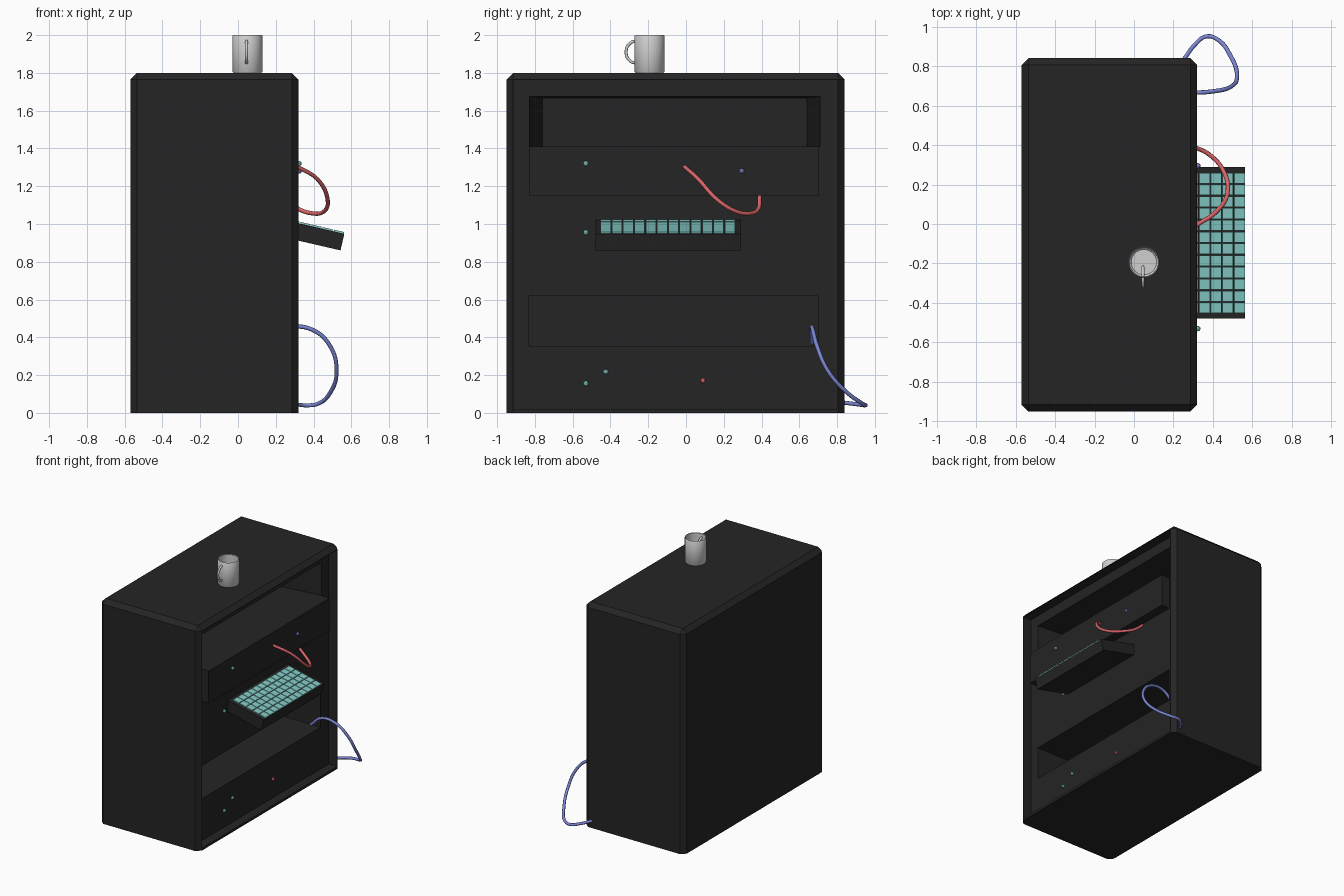
import bpy, bmesh, math
from mathutils import Matrix, Vector

if "Cube" in bpy.data.objects:
    bpy.data.objects.remove(bpy.data.objects["Cube"])


def material(name, rgb):
    m = bpy.data.materials.new(name)
    m.diffuse_color = (*rgb, 1)
    m.use_nodes = True
    m.node_tree.nodes["Principled BSDF"].inputs["Base Color"].default_value = m.diffuse_color
    return m


DARK = material("charcoal", (0.018, 0.018, 0.018))
TEAL = material("teal", (0.23, 0.60, 0.57))
RED = material("red", (0.72, 0.13, 0.14))
BLUE = material("blue", (0.20, 0.24, 0.66))
GREY = material("light_grey", (0.62, 0.62, 0.62))


def finish(name, bm, mat):
    bmesh.ops.recalc_face_normals(bm, faces=bm.faces)
    me = bpy.data.meshes.new(name)
    bm.to_mesh(me)
    bm.free()
    ob = bpy.data.objects.new(name, me)
    bpy.context.collection.objects.link(ob)
    me.materials.append(mat)
    return ob


def add_box(bm, lo, hi):
    lo, hi = Vector(lo), Vector(hi)
    mtx = Matrix.Translation((lo + hi) / 2) @ Matrix.Diagonal((*(hi - lo), 1))
    return bmesh.ops.create_cube(bm, size=1, matrix=mtx)["verts"]


def box(name, lo, hi, mat):
    bm = bmesh.new()
    add_box(bm, lo, hi)
    return finish(name, bm, mat)


def smooth(ob):
    bpy.ops.object.select_all(action='DESELECT')
    bpy.context.view_layer.objects.active = ob
    ob.select_set(True)
    bpy.ops.object.shade_smooth_by_angle(angle=math.radians(40))


def cut(ob, cutter):
    mod = ob.modifiers.new("cut", 'BOOLEAN')
    mod.operation, mod.solver, mod.object = 'DIFFERENCE', 'EXACT', cutter
    bpy.context.view_layer.objects.active = ob
    bpy.ops.object.modifier_apply(modifier=mod.name)
    bpy.data.objects.remove(cutter)


def tube(name, pts, radius, mat, cyclic=False):
    cu = bpy.data.curves.new(name, 'CURVE')
    cu.dimensions = '3D'
    cu.bevel_depth = radius
    cu.bevel_resolution = 2
    cu.resolution_u = 6
    cu.use_fill_caps = True
    sp = cu.splines.new('BEZIER')
    sp.bezier_points.add(len(pts) - 1)
    for p, co in zip(sp.bezier_points, pts):
        p.co = co
        p.handle_left_type = p.handle_right_type = 'AUTO'
    sp.use_cyclic_u = cyclic
    cu.materials.append(mat)
    ob = bpy.data.objects.new(name, cu)
    bpy.context.collection.objects.link(ob)
    return ob


# Cabinet shell: box with chamfered edges everywhere but the base
WALL, FRONT = 0.245, 0.32
bm = bmesh.new()
add_box(bm, (-0.57, -0.95, 0), (FRONT, 0.84, 1.8))
edges = [e for e in bm.edges if max(v.co.z for v in e.verts) > 0.1]
bmesh.ops.bevel(bm, geom=edges, offset=0.035, segments=1, affect='EDGES', profile=0.5)
cabinet = finish("cabinet", bm, DARK)

# Open front and lower compartment
cut(cabinet, box("front_cutter", (WALL, -0.912, 0.02), (0.6, 0.802, 1.762), DARK))
cut(cabinet, box("lower_cutter", (-0.3, -0.83, 0.355), (0.28, 0.70, 0.62), DARK))

# Upper compartment, narrowing toward its back
bm = bmesh.new()
for v in add_box(bm, (-0.3, -0.83, 1.41), (WALL + 0.005, 0.71, 1.675)):
    if v.co.x < 0:
        v.co.y += 0.07 if v.co.y < 0 else -0.07
        if v.co.z > 1.5:
            v.co.z -= 0.01
cut(cabinet, finish("upper_cutter", bm, DARK))

# Raised instrument panel under the upper compartment
box("instrument_panel", (WALL - 0.02, -0.83, 1.15), (FRONT, 0.705, 1.41), DARK)

# Sloping keyboard body and keys, built from the top front edge backward
TILT = Matrix.Translation((0.563, 0, 0.948)) @ Matrix.Rotation(math.radians(13), 4, 'Y')
body = box("keyboard_body", (-0.35, -0.48, -0.09), (0, 0.29, 0), DARK)
body.matrix_world = TILT
bm = bmesh.new()
COLS, ROWS, PY, PX = 12, 5, 0.0598, 0.0605
for c in range(COLS):
    for r in range(ROWS):
        y, x = -0.452 + c * PY, -0.004 - r * PX
        add_box(bm, (x - PX + 0.006, y, -0.002), (x, y + PY - 0.006, 0.009))
keys = finish("keys", bm, TEAL)
keys.matrix_world = TILT

# Indicator lamps
for i, (x, y, z, mat) in enumerate([
        (FRONT, -0.53, 1.32, TEAL), (WALL, -0.53, 0.955, TEAL),
        (WALL, -0.53, 0.155, TEAL), (WALL, -0.425, 0.217, TEAL),
        (FRONT, 0.295, 1.28, BLUE), (WALL, 0.09, 0.17, RED)]):
    bm = bmesh.new()
    bmesh.ops.create_icosphere(bm, subdivisions=2, radius=0.014,
                               matrix=Matrix.Translation((x + 0.003, y, z)))
    finish(f"lamp_{i + 1}", bm, mat)

# Loose cables
tube("red_cable", [(0.31, -0.01, 1.305), (0.42, 0.065, 1.238), (0.475, 0.17, 1.125),
                   (0.45, 0.275, 1.063), (0.39, 0.345, 1.057), (0.32, 0.383, 1.08),
                   (0.24, 0.39, 1.145)], 0.011, RED)
tube("blue_cable", [(0.18, 0.667, 0.37), (0.28, 0.665, 0.45), (0.40, 0.672, 0.437),
                    (0.49, 0.695, 0.35), (0.522, 0.75, 0.225), (0.49, 0.85, 0.11),
                    (0.42, 0.937, 0.047), (0.365, 0.95, 0.04), (0.31, 0.91, 0.045),
                    (0.25, 0.83, 0.055)], 0.011, BLUE)

# Mug: lathed cup with a thin wall
MX, MY = 0.05, -0.193
profile = [(0, 0), (0.074, 0), (0.079, 0.006), (0.079, 0.197), (0.077, 0.2),
           (0.073, 0.197), (0.072, 0.02), (0.064, 0.011), (0, 0.011)]
bm = bmesh.new()
vs = [bm.verts.new((r, 0, z)) for r, z in profile]
es = [bm.edges.new(p) for p in zip(vs, vs[1:])]
bmesh.ops.spin(bm, geom=vs + es, cent=(0, 0, 0), axis=(0, 0, 1),
               angle=2 * math.pi, steps=32, use_duplicate=False)
bmesh.ops.remove_doubles(bm, verts=bm.verts, dist=1e-4)
bmesh.ops.translate(bm, verts=bm.verts, vec=(MX, MY, 1.8))
smooth(finish("mug", bm, GREY))

# Mug handle: oval ring through the cup wall
tube("mug_handle", [(MX - 0.005, -0.267 + 0.05 * math.cos(a), 1.91 + 0.057 * math.sin(a))
                    for a in (i * math.pi / 4 for i in range(8))], 0.008, GREY, True)
